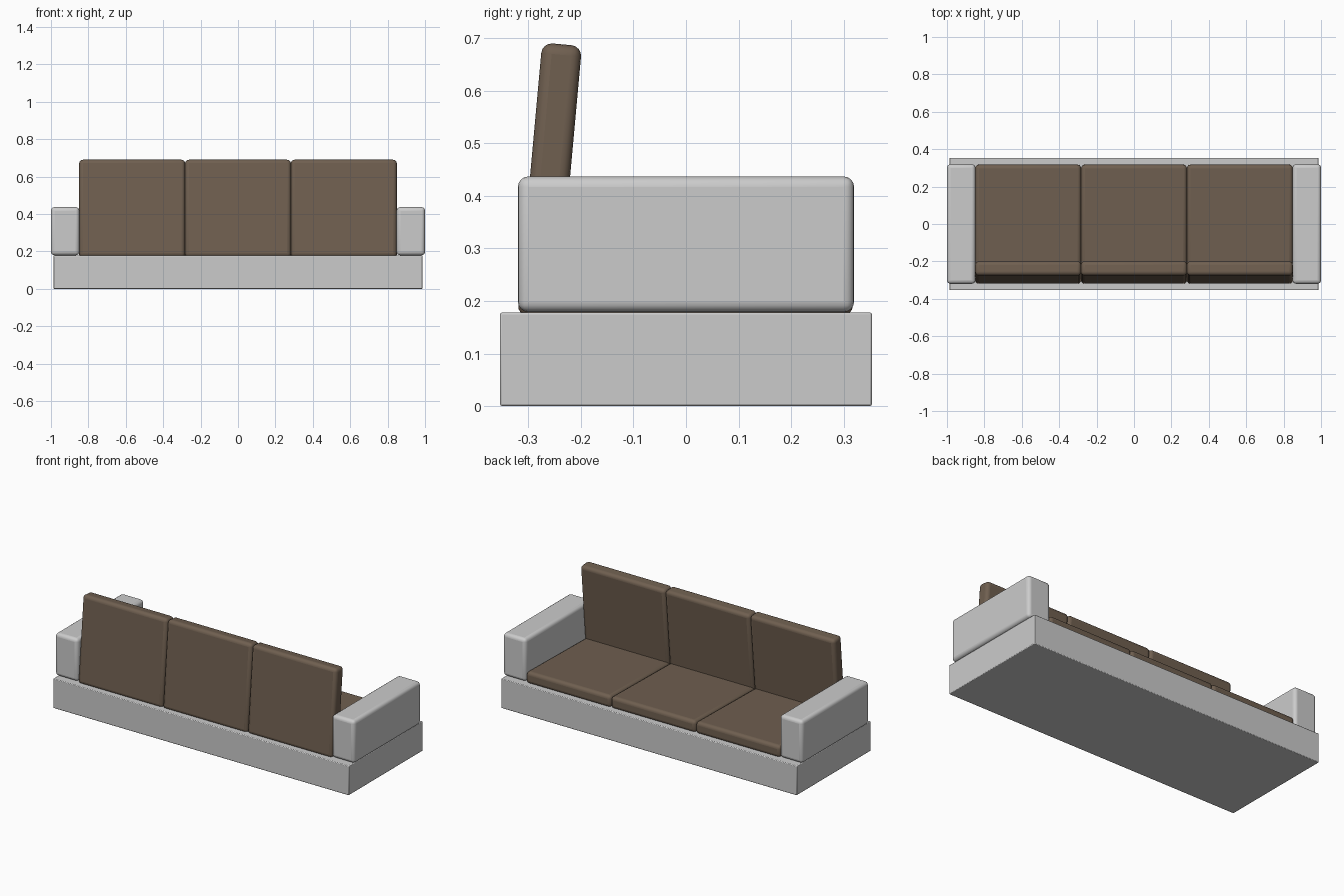
import bpy
from math import radians
from mathutils import Matrix, Vector

if "Cube" in bpy.data.objects:
    bpy.data.objects.remove(bpy.data.objects["Cube"])

brown = bpy.data.materials.new("brown_fabric")
brown.diffuse_color = (0.16, 0.115, 0.08, 1)
brown.use_nodes = True
brown.node_tree.nodes["Principled BSDF"].inputs["Base Color"].default_value = brown.diffuse_color


def rounded_box(name, lo, hi, radius, segments=4, mat=None, pivot=None, tilt=0):
    """Bevelled box between two corners, optionally tilted about x at a pivot."""
    lo, hi = Vector(lo), Vector(hi)
    bpy.ops.mesh.primitive_cube_add(size=1)
    ob = bpy.context.object
    ob.name = name
    size = hi - lo
    ob.data.transform(Matrix.Translation((lo + hi) / 2) @ Matrix.Diagonal((*size, 1)))
    if pivot:
        p = Matrix.Translation(pivot)
        ob.data.transform(p @ Matrix.Rotation(radians(tilt), 4, 'X') @ p.inverted())
    bevel = ob.modifiers.new("soft_edges", 'BEVEL')
    bevel.width = radius
    bevel.segments = segments
    if mat:
        ob.data.materials.append(mat)
    bpy.ops.object.shade_smooth_by_angle(angle=radians(35))
    return ob


# Plinth
rounded_box("base", (-0.987, -0.354, 0), (0.987, 0.354, 0.178), 0.004, 2)

# Armrests
for side, x0, x1 in (("left", -1.0, -0.848), ("right", 0.848, 1.0)):
    rounded_box(side + "_armrest", (x0, -0.32, 0.179), (x1, 0.32, 0.437), 0.02)

# Three seat cushions, each with a reclined back cushion
pitch = 0.566
for i, label in enumerate(("left", "middle", "right")):
    x = (i - 1) * pitch
    x0, x1 = x - pitch / 2, x + pitch / 2
    rounded_box(label + "_seat_cushion", (x0, -0.31, 0.172), (x1, 0.318, 0.244),
                0.02, mat=brown, pivot=(0, 0.318, 0.172), tilt=1)
    rounded_box(label + "_back_cushion", (x0, -0.321, 0.172), (x1, -0.245, 0.694),
                0.02, mat=brown, pivot=(0, -0.321, 0.172), tilt=-5.2)
